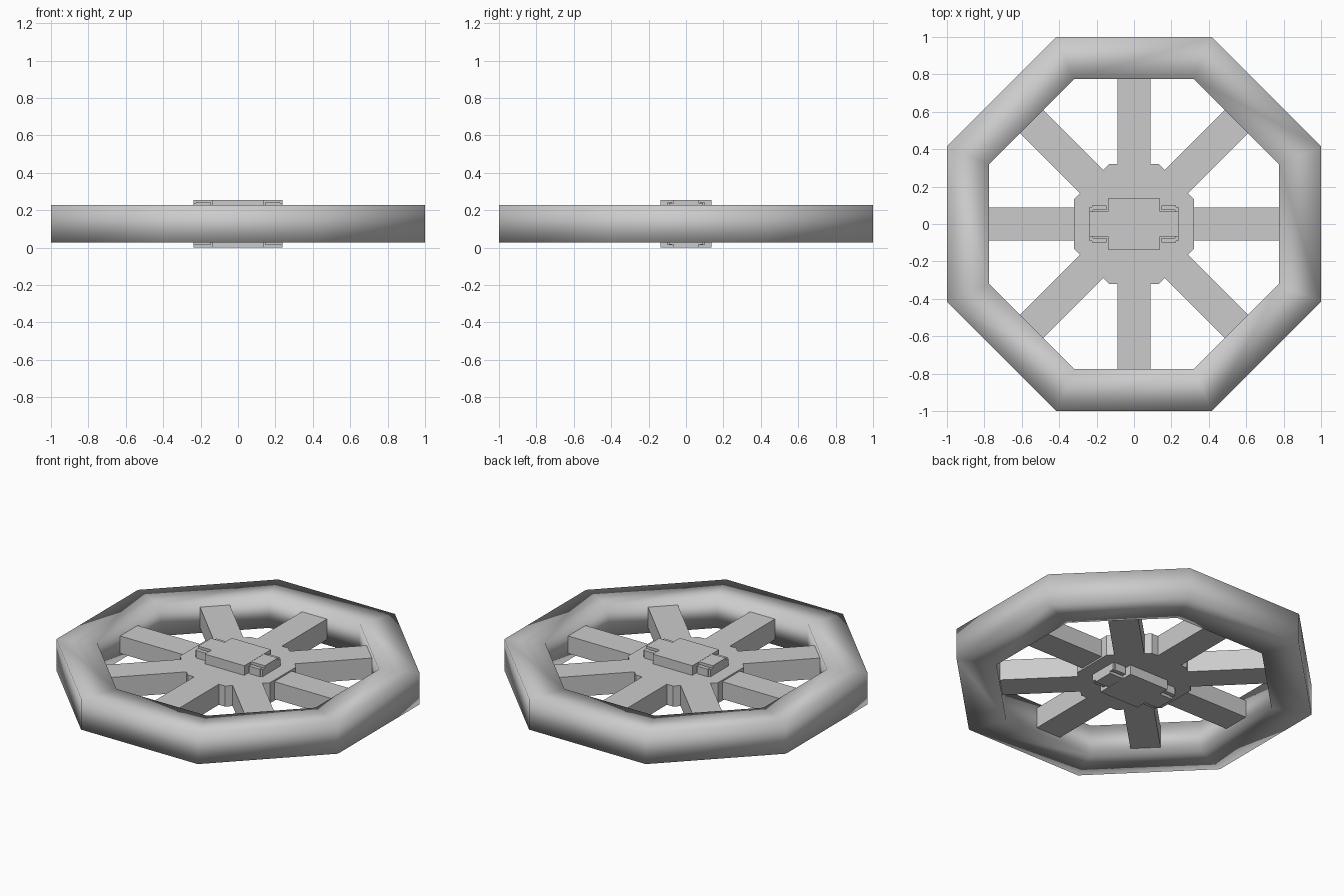
import bpy, bmesh, math
from mathutils import Matrix

if "Cube" in bpy.data.objects:
    bpy.data.objects.remove(bpy.data.objects["Cube"])

MID = 0.128  # mid height of the wheel


def finish(name, bm):
    bmesh.ops.recalc_face_normals(bm, faces=bm.faces)
    mesh = bpy.data.meshes.new(name)
    bm.to_mesh(mesh)
    bm.free()
    obj = bpy.data.objects.new(name, mesh)
    bpy.context.collection.objects.link(obj)
    return obj


def octagon(bm, apothem, z):
    r = apothem / math.cos(math.pi / 8)
    return [bm.verts.new((r * math.cos((i + .5) * math.pi / 4),
                          r * math.sin((i + .5) * math.pi / 4), z)) for i in range(8)]


def box(name, x0, x1, y0, y1, half_z, angle=0):
    bm = bmesh.new()
    m = (Matrix.Rotation(angle, 4, 'Z')
         @ Matrix.Translation(((x0 + x1) / 2, (y0 + y1) / 2, MID))
         @ Matrix.Diagonal((x1 - x0, y1 - y0, 2 * half_z, 1)))
    bmesh.ops.create_cube(bm, size=1, matrix=m)
    return finish(name, bm)


# Rim: octagonal ring with rectangular section
bm = bmesh.new()
rings = [octagon(bm, a, MID + dz) for a, dz in
         ((1, -.1), (1, .1), (.775, .1), (.775, -.1))]
for k in range(4):
    a, b = rings[k], rings[(k + 1) % 4]
    for i in range(8):
        j = (i + 1) % 8
        bm.faces.new((a[i], a[j], b[j], b[i]))
rim = finish("rim", bm)
for p in rim.data.polygons:
    p.use_smooth = True

# Hub: octagonal plate
bm = bmesh.new()
low, high = octagon(bm, .32, MID - .066), octagon(bm, .32, MID + .066)
bm.faces.new(low)
bm.faces.new(high)
for i in range(8):
    j = (i + 1) % 8
    bm.faces.new((low[i], low[j], high[j], high[i]))
finish("hub", bm)

# Spokes: the two along x are slightly thinner
for i in range(8):
    box("spoke", .25, .777, -.088, .088, .056 if i % 4 == 0 else .066, i * math.pi / 4)

# Axle block through the hub, with a narrower tongue at each end
box("axle_block", -.14, .14, -.136, .136, .128)
box("axle_tongue", -.237, .237, -.066, .066, .127)

# Small clips beside the tongue ends
for sx in (-1, 1):
    x0, x1 = sorted((sx * .148, sx * .225))
    e0, e1 = sorted((sx * .219, sx * .237))
    for sy in (-1, 1):
        y0, y1 = sorted((sy * .074, sy * .1))
        box("clip", x0, x1, y0, y1, .115)
        w0, w1 = sorted((sy * .06, sy * .092))
        box("clip_end", e0, e1, w0, w1, .112)
